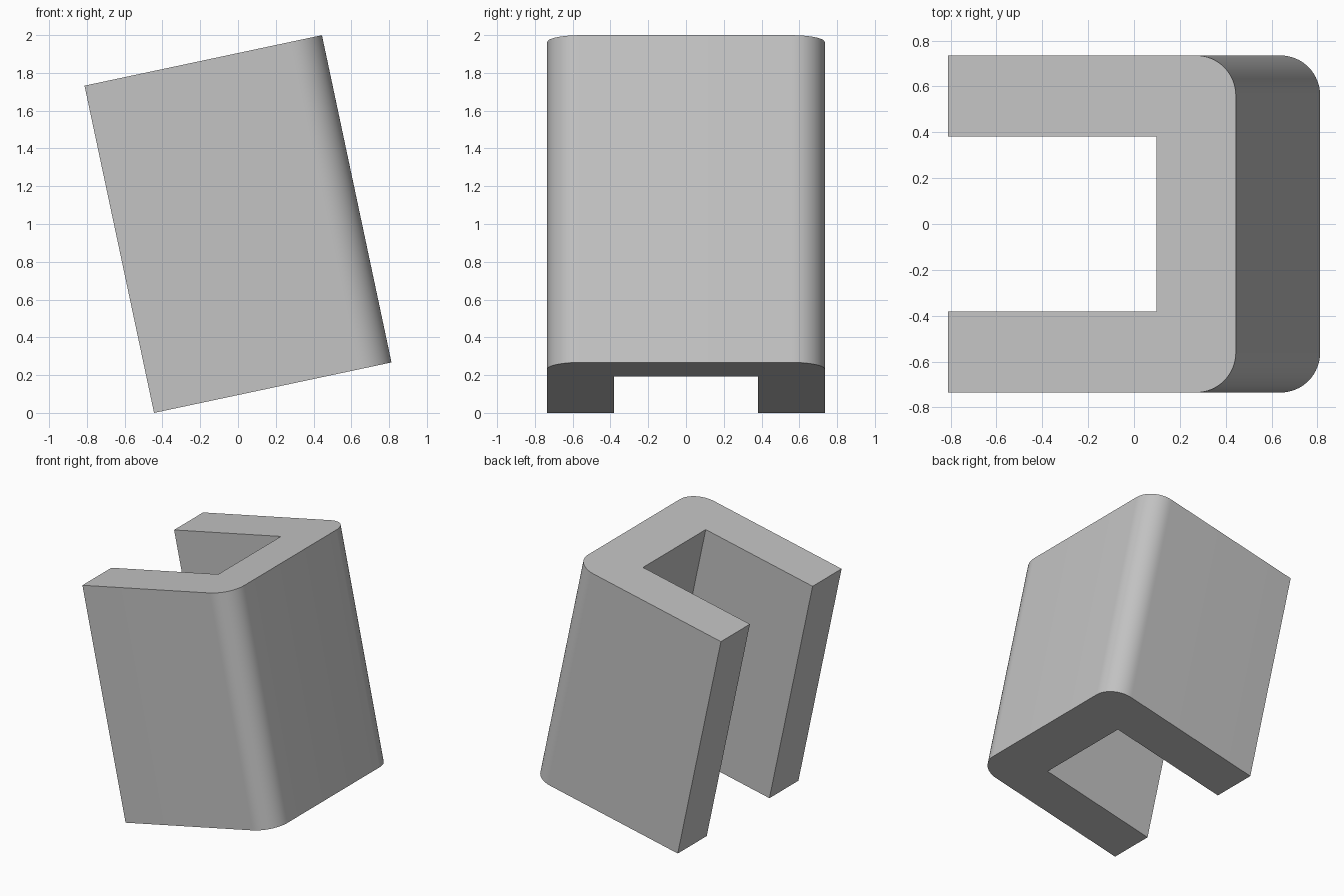
import bpy, bmesh, math
from mathutils import Matrix

if "Cube" in bpy.data.objects:
    bpy.data.objects.remove(bpy.data.objects["Cube"], do_unlink=True)

# Channel dimensions
LENGTH, HALF, HEIGHT = 1.285, 0.735, 1.771
WALL, RADIUS, TILT = 0.353, 0.176, math.radians(12)

grey = bpy.data.materials.new("plain grey")
grey.use_nodes = True
colour = (0.55, 0.55, 0.55, 1)
grey.diffuse_color = colour
grey.node_tree.nodes["Principled BSDF"].inputs["Base Color"].default_value = colour


def corner(cx, cy, start, steps=16):
    """Quarter circle of points, counter-clockwise from the start angle."""
    angles = [math.radians(start + 90 * i / steps) for i in range(steps + 1)]
    return [(cx + RADIUS * math.cos(a), cy + RADIUS * math.sin(a)) for a in angles]


# U-shaped profile: square arms, rounded outer corners, sharp slot
inner = HALF - WALL
profile = [(0, -HALF)]
profile += corner(LENGTH - RADIUS, RADIUS - HALF, -90)
profile += corner(LENGTH - RADIUS, HALF - RADIUS, 0)
profile += [(0, HALF), (0, inner), (LENGTH - WALL, inner),
            (LENGTH - WALL, -inner), (0, -inner)]

# Extrude the profile upwards, then lean it over on its lower edge
bm = bmesh.new()
base = bm.faces.new([bm.verts.new((x, y, 0)) for x, y in profile])
top = bmesh.ops.extrude_face_region(bm, geom=[base], use_keep_orig=True)["geom"]
bmesh.ops.translate(bm, vec=(0, 0, HEIGHT),
                    verts=[v for v in top if isinstance(v, bmesh.types.BMVert)])
bmesh.ops.recalc_face_normals(bm, faces=bm.faces)
shift = (HEIGHT * math.sin(TILT) - LENGTH * math.cos(TILT)) / 2
bm.transform(Matrix.Translation((shift, 0, 0)) @ Matrix.Rotation(-TILT, 4, "Y"))

mesh = bpy.data.meshes.new("tilted_channel")
bm.to_mesh(mesh)
bm.free()
mesh.materials.append(grey)
channel = bpy.data.objects.new("tilted_channel", mesh)
bpy.context.collection.objects.link(channel)

# Smooth rounded corners, sharp ends
bpy.ops.object.select_all(action="DESELECT")
channel.select_set(True)
bpy.context.view_layer.objects.active = channel
bpy.ops.object.shade_smooth_by_angle(angle=math.radians(30))
